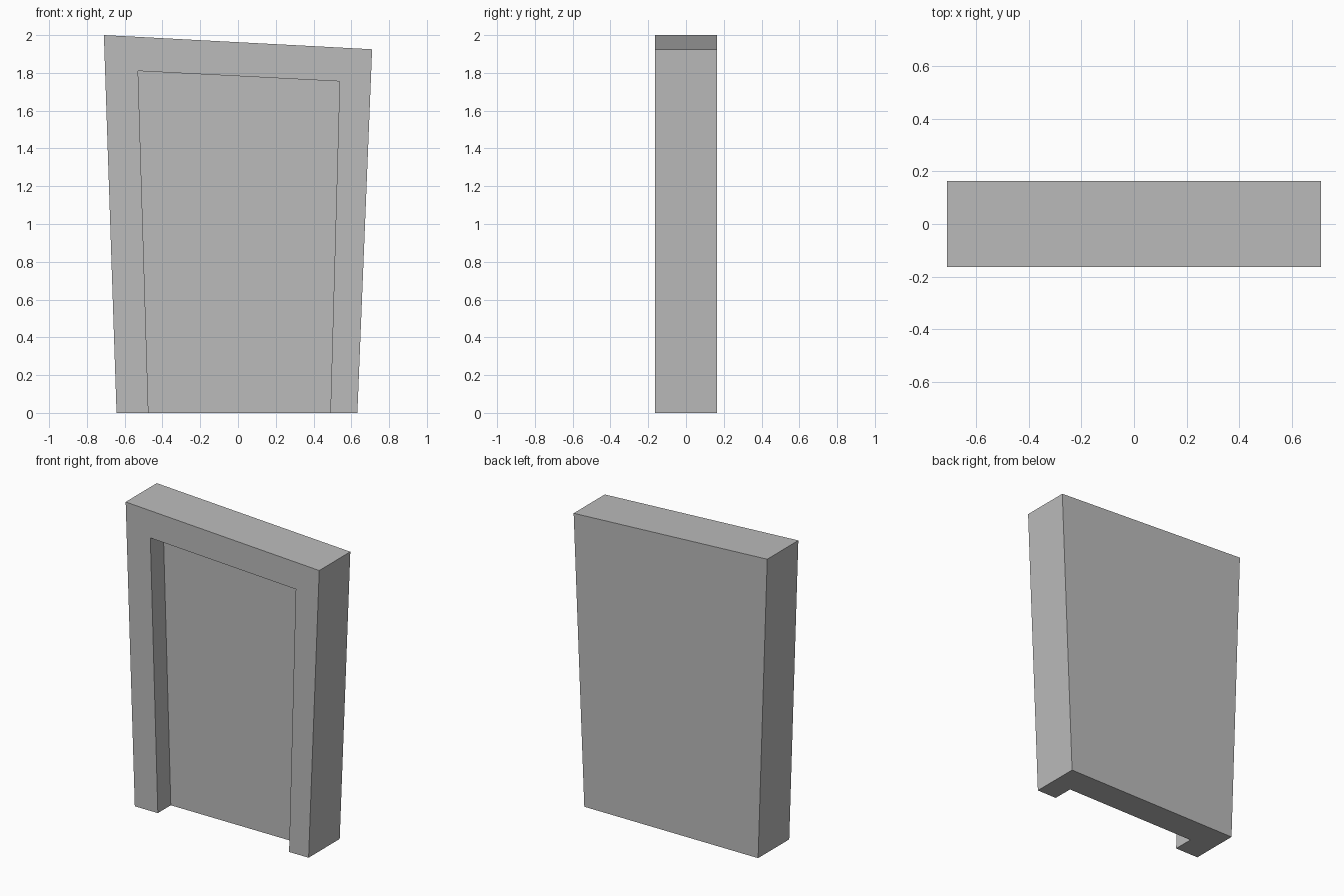
import bpy
import bmesh

default = bpy.data.objects.get("Cube")
if default:
    bpy.data.objects.remove(default, do_unlink=True)

# Outlines as (x, z), running bottom left, top left, top right, bottom right
OUTER = [(-0.643, 0), (-0.71, 2), (0.71, 1.925), (0.632, 0)]
OPENING = [(-0.474, 0), (-0.529, 1.81), (0.538, 1.755), (0.489, 0)]
HALF_DEPTH = 0.163
RECESS = 0.136

# Plain grey material
grey = bpy.data.materials.new("plain grey")
grey.use_nodes = True
colour = (0.5, 0.5, 0.5, 1)
grey.diffuse_color = colour
grey.node_tree.nodes["Principled BSDF"].inputs["Base Color"].default_value = colour

bm = bmesh.new()


def outline(points, y):
    return [bm.verts.new((x, y, z)) for x, z in points]


def bridge(a, b):
    for i in range(3):
        bm.faces.new((a[i], a[i + 1], b[i + 1], b[i]))


front = outline(OUTER, -HALF_DEPTH)
back = outline(OUTER, HALF_DEPTH)
rim = outline(OPENING, -HALF_DEPTH)
panel = outline(OPENING, -HALF_DEPTH + RECESS)

# Outer sides, frame front and recess walls
bridge(front, back)
bridge(front, rim)
bridge(rim, panel)

# Back, recessed panel and U-shaped underside
bm.faces.new(back)
bm.faces.new(panel)
bm.faces.new((front[0], rim[0], panel[0], panel[3],
              rim[3], front[3], back[3], back[0]))
bmesh.ops.recalc_face_normals(bm, faces=bm.faces)

mesh = bpy.data.meshes.new("door_frame")
bm.to_mesh(mesh)
bm.free()
mesh.materials.append(grey)
door_frame = bpy.data.objects.new("door_frame", mesh)
bpy.context.collection.objects.link(door_frame)
